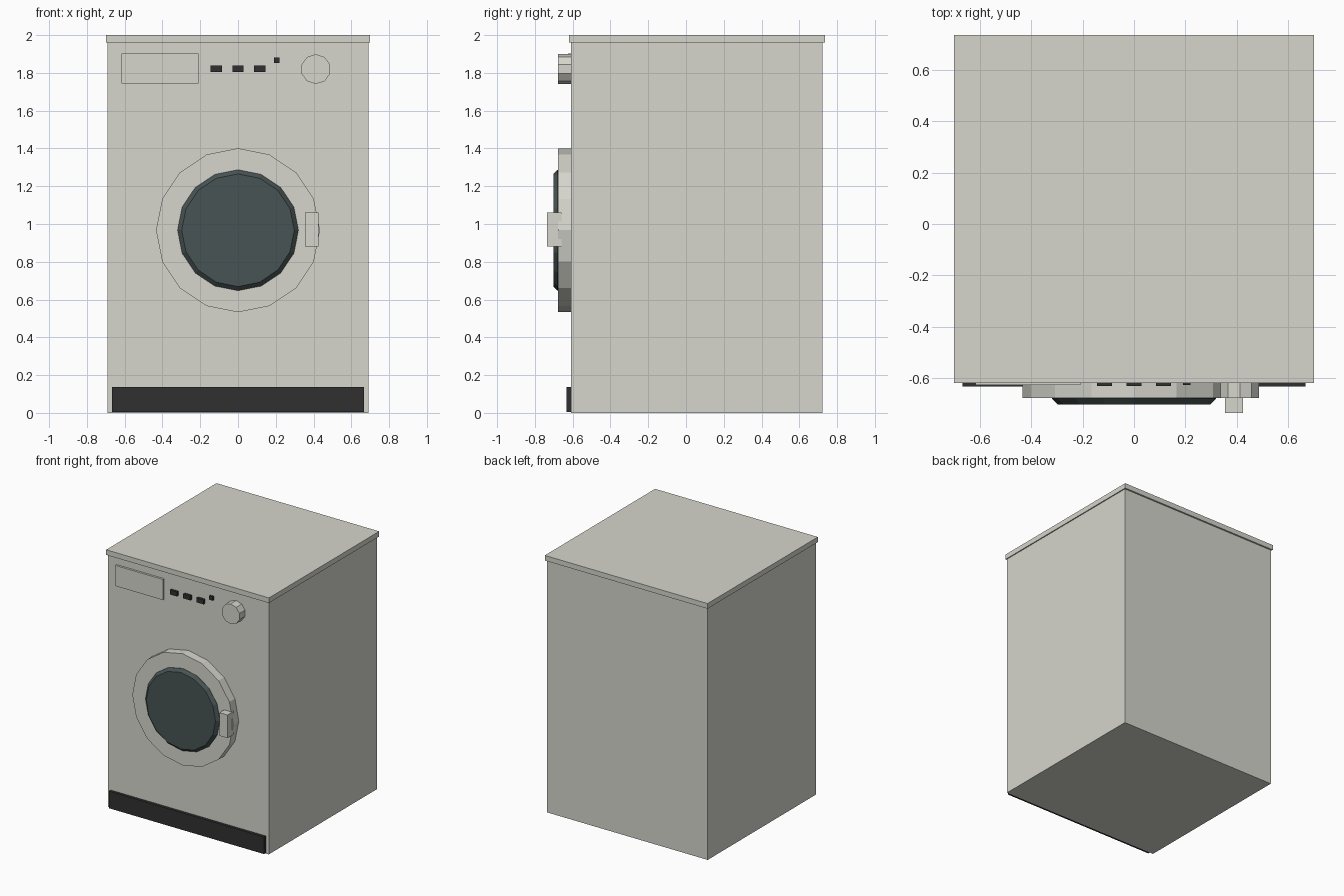
import bpy, bmesh
from math import pi, sin, cos

cube = bpy.data.objects.get("Cube")
if cube:
    bpy.data.objects.remove(cube, do_unlink=True)


def material(name, rgb):
    m = bpy.data.materials.new(name)
    m.use_nodes = True
    m.diffuse_color = (*rgb, 1)
    m.node_tree.nodes["Principled BSDF"].inputs["Base Color"].default_value = (*rgb, 1)
    return m


enamel = material("warm white enamel", (0.67, 0.67, 0.61))
black = material("black plastic", (0.03, 0.03, 0.03))
glass = material("dark door glass", (0.066, 0.087, 0.087))


def finish(name, bm, mat):
    bmesh.ops.recalc_face_normals(bm, faces=bm.faces)
    mesh = bpy.data.meshes.new(name)
    bm.to_mesh(mesh)
    bm.free()
    mesh.materials.append(mat)
    obj = bpy.data.objects.new(name, mesh)
    bpy.context.collection.objects.link(obj)
    return obj


def box(name, x, y, z, mat):
    """Box from (min, max) pairs on each axis."""
    bm = bmesh.new()
    bmesh.ops.create_cube(bm, size=1)
    for v in bm.verts:
        for i, (lo, hi) in enumerate((x, y, z)):
            v.co[i] = hi if v.co[i] > 0 else lo
    return finish(name, bm, mat)


def turned(name, x, z, sides, profile, mat):
    """Flat-sided solid around the y axis; profile is (radius, y) from back to front."""
    bm = bmesh.new()
    rings = []
    for r, y in profile:
        angles = [2 * pi * i / sides for i in range(sides)]
        rings.append([bm.verts.new((x + r * sin(a), y, z + r * cos(a))) for a in angles])
    for a, b in zip(rings, rings[1:]):
        for i in range(sides):
            j = (i + 1) % sides
            bm.faces.new((a[i], a[j], b[j], b[i]))
    bm.faces.new(rings[0])
    bm.faces.new(rings[-1])
    return finish(name, bm, mat)


FRONT = -0.61
INSIDE = FRONT + 0.02   # back of parts sunk into the cabinet

# Cabinet, worktop and plinth
box("cabinet", (-0.692, 0.692), (FRONT, 0.722), (0, 1.96), enamel)
box("worktop", (-0.70, 0.70), (-0.62, 0.735), (1.96, 2.0), enamel)
box("plinth", (-0.667, 0.667), (-0.632, INSIDE), (0.004, 0.137), black)

# Door: rim, bulging glass and handle
DOOR_Z = 0.967
turned("door_rim", 0, DOOR_Z, 16, [(0.434, INSIDE), (0.434, -0.678)], enamel)
turned("door_glass", 0, DOOR_Z, 16,
       [(0.32, -0.66), (0.32, -0.68), (0.298, -0.702)], glass)
box("door_handle", (0.355, 0.425), (-0.735, -0.66), (0.88, 1.06), enamel)

# Control panel: drawer, buttons, indicator and dial
box("detergent_drawer", (-0.617, -0.208), (-0.626, INSIDE), (1.743, 1.903), enamel)
for i, x in enumerate((-0.115, 0, 0.115)):
    box(f"button_{i + 1}", (x - 0.03, x + 0.03), (-0.63, INSIDE), (1.805, 1.84), black)
box("indicator", (0.19, 0.22), (-0.626, INSIDE), (1.852, 1.882), black)
turned("program_dial", 0.412, 1.82, 10, [(0.079, INSIDE), (0.079, -0.678)], enamel)
